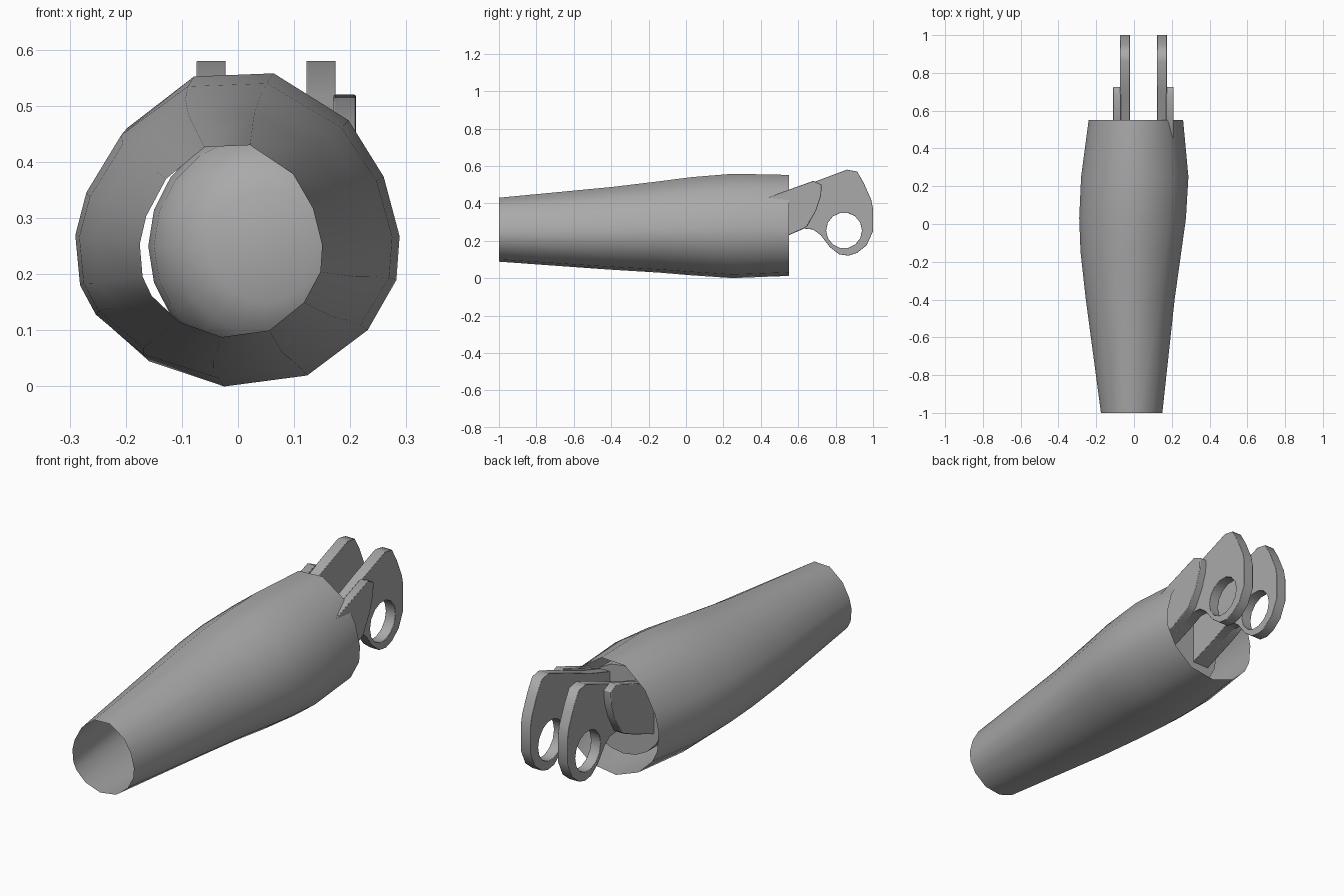
import bpy, bmesh, math
from mathutils import Matrix

cube = bpy.data.objects.get("Cube")
if cube:
    bpy.data.objects.remove(cube, do_unlink=True)

grey = bpy.data.materials.new("plain grey")
grey.use_nodes = True
COLOUR = (0.4, 0.4, 0.4, 1)
grey.diffuse_color = COLOUR
grey.node_tree.nodes["Principled BSDF"].inputs["Base Color"].default_value = COLOUR


def finish(obj, angle=45):
    """Give the part its material and shading."""
    obj.data.materials.clear()
    obj.data.materials.append(grey)
    bpy.ops.object.select_all(action='DESELECT')
    obj.select_set(True)
    bpy.context.view_layer.objects.active = obj
    bpy.ops.object.shade_smooth_by_angle(angle=math.radians(angle))


def loft(name, section, stations, capped):
    """Sweep a unit section through (y, x0, x1, z0, z1) boxes."""
    bm = bmesh.new()
    rings = []
    for y, x0, x1, z0, z1 in stations:
        cx, hx, cz, hz = (x0 + x1) / 2, (x1 - x0) / 2, (z0 + z1) / 2, (z1 - z0) / 2
        rings.append([bm.verts.new((cx + hx * u, y, cz + hz * v)) for u, v in section])
    n = len(section)
    for a, b in zip(rings, rings[1:]):
        for i in range(n):
            j = (i + 1) % n
            bm.faces.new((a[i], a[j], b[j], b[i]))
    if capped:
        bm.faces.new(rings[0])
        bm.faces.new(rings[-1])
    bmesh.ops.recalc_face_normals(bm, faces=bm.faces)
    mesh = bpy.data.meshes.new(name)
    bm.to_mesh(mesh)
    bm.free()
    obj = bpy.data.objects.new(name, mesh)
    bpy.context.collection.objects.link(obj)
    finish(obj)
    return obj


def plate(name, outline, hole, x_mid, thickness, bevel):
    """Cut a (y, z) outline from a plate, with rounded edges."""
    curve = bpy.data.curves.new(name, 'CURVE')
    curve.dimensions = '2D'
    curve.fill_mode = 'BOTH'
    curve.extrude = thickness / 2
    for points in filter(None, (outline, hole)):
        spline = curve.splines.new('POLY')
        spline.points.add(len(points) - 1)
        for p, (y, z) in zip(spline.points, points):
            p.co = (y, z, 0, 1)
        spline.use_cyclic_u = True
    obj = bpy.data.objects.new(name, curve)
    bpy.context.collection.objects.link(obj)
    bpy.ops.object.select_all(action='DESELECT')
    obj.select_set(True)
    bpy.context.view_layer.objects.active = obj
    bpy.ops.object.convert(target='MESH')
    obj = bpy.context.view_layer.objects.active
    # Local x, y, z become world y, z, x
    obj.data.transform(Matrix(((0, 0, 1, x_mid), (1, 0, 0, 0), (0, 1, 0, 0), (0, 0, 0, 1))))
    bm = bmesh.new()
    bm.from_mesh(obj.data)
    bmesh.ops.remove_doubles(bm, verts=bm.verts, dist=0.0005)
    bmesh.ops.recalc_face_normals(bm, faces=bm.faces)
    bm.to_mesh(obj.data)
    bm.free()
    mod = obj.modifiers.new("rounded edges", 'BEVEL')
    mod.width = bevel
    mod.segments = 2
    mod.limit_method = 'ANGLE'
    mod.angle_limit = math.radians(60)
    finish(obj, 50)
    return obj


def circle(n, cy=0, cz=0, r=1):
    return [(cy + r * math.cos(math.tau * i / n), cz + r * math.sin(math.tau * i / n)) for i in range(n)]


# Open tapered sleeve with an uneven fifteen-sided section
SECTION = [(-.29, .98), (.21, 1), (.68, .70), (.90, .34), (1, -.04), (.98, -.32),
           (.80, -.64), (.42, -.93), (-.10, -1), (-.57, -.84), (-.87, -.57),
           (-.97, -.37), (-1, -.03), (-.93, .26), (-.71, .65)]
loft("sleeve", SECTION, [
    (-1, -.175, .15, .088, .43),
    (-.4, -.255, .215, .045, .487),
    (-.15, -.283, .25, .03, .517),
    (.03, -.29, .275, .015, .54),
    (.25, -.28, .288, 0, .558),
    (.55, -.24, .26, .012, .552)], False)

# Domed plug inside the sleeve, offset to the side like the hinge
CX, CZ = 0.05, 0.25
loft("inner_plug", circle(20), [
    (y, CX - r, CX + r, CZ - r, CZ + r)
    for y, r in ((.17, .10), (.20, .16), (.26, .20), (.33, .21), (.40, .21))], True)

# Twin hinge ears and their outer side brackets
EAR = [(.36, .40), (.55, .46), (.70, .52), (.86, .58), (.915, .57), (.95, .51),
       (.99, .42), (1, .37), (1, .25), (.965, .175), (.915, .135), (.87, .12),
       (.82, .127), (.77, .165), (.72, .23), (.68, .26), (.63, .265), (.55, .23), (.36, .16)]
BRACKET = [(.36, .40), (.50, .455), (.68, .52), (.725, .50), (.722, .44),
           (.695, .36), (.65, .28), (.62, .26), (.55, .23), (.36, .16)]
for side, label in ((1, "left"), (-1, "right")):
    plate(label + "_hinge_ear", EAR, circle(14, .845, .255, .096), CX + side * .098, .052, .011)
    plate(label + "_side_bracket", BRACKET, None, CX + side * .14, .04, .005)
